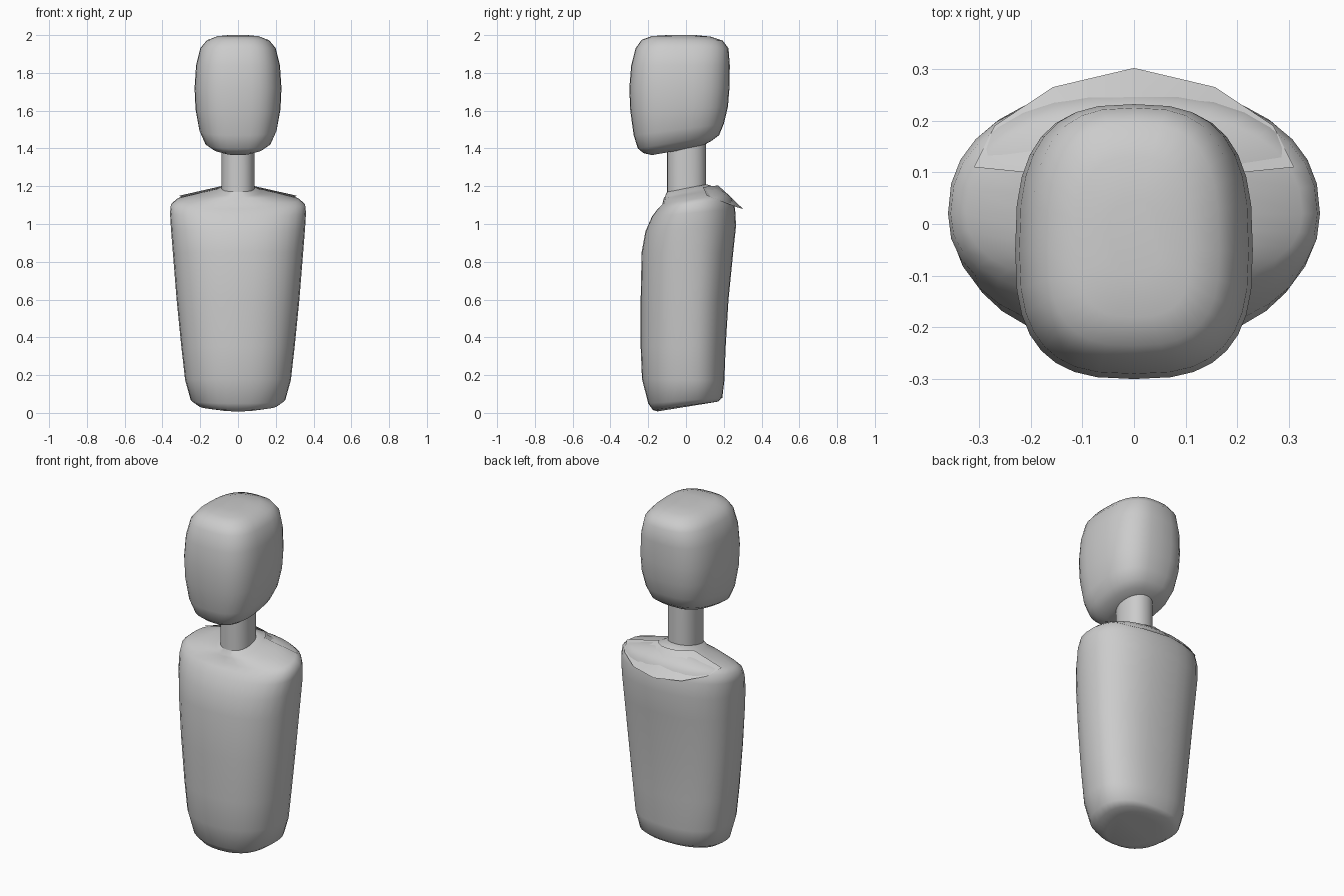
import bpy
import bmesh
import math

SEG = 32
grey = bpy.data.materials.new("light_grey")
grey.diffuse_color = (0.6, 0.6, 0.6, 1)


def finish(name, bm, angle):
    bmesh.ops.recalc_face_normals(bm, faces=bm.faces)
    mesh = bpy.data.meshes.new(name)
    bm.to_mesh(mesh)
    bm.free()
    mesh.materials.append(grey)
    obj = bpy.data.objects.new(name, mesh)
    bpy.context.collection.objects.link(obj)
    bpy.ops.object.select_all(action='DESELECT')
    obj.select_set(True)
    bpy.context.view_layer.objects.active = obj
    bpy.ops.object.shade_smooth_by_angle(angle=math.radians(angle))
    return obj


def power(v, n):
    return math.copysign(abs(v) ** (2 / n), v)


def loft(name, rings, n, yc):
    """Rounded rings: (front z, back z, half width, front y, back y)."""
    bm = bmesh.new()
    loops = []
    for zf, zb, hw, yf, yb in rings:
        mid = min(max(yc, yf + 0.3 * (yb - yf)), yb - 0.3 * (yb - yf))
        loop = []
        for i in range(SEG):
            a = 2 * math.pi * i / SEG
            s = power(math.sin(a), n)
            y = mid + s * ((yb - mid) if s > 0 else (mid - yf))
            z = zf + (zb - zf) * (y - yf) / (yb - yf)
            loop.append(bm.verts.new((hw * power(math.cos(a), n), y, z)))
        loops.append(loop)
    for a, b in zip(loops, loops[1:]):
        for i in range(SEG):
            j = (i + 1) % SEG
            bm.faces.new((a[i], a[j], b[j], b[i]))
    bm.faces.new(loops[0])
    bm.faces.new(loops[-1])
    return finish(name, bm, 50)


# Tapered torso with sloping shoulders
loft("torso", [
    (0.008, 0.05, 0.14, -0.15, 0.11),
    (0.015, 0.06, 0.21, -0.175, 0.17),
    (0.05, 0.08, 0.25, -0.20, 0.192),
    (0.18, 0.17, 0.28, -0.233, 0.203),
    (0.35, 0.35, 0.30, -0.24, 0.21),
    (0.60, 0.60, 0.325, -0.24, 0.225),
    (0.85, 0.85, 0.345, -0.235, 0.25),
    (0.96, 0.99, 0.355, -0.215, 0.265),
    (1.04, 1.08, 0.36, -0.18, 0.26),
    (1.08, 1.135, 0.355, -0.15, 0.245),
    (1.105, 1.16, 0.325, -0.125, 0.22),
    (1.135, 1.185, 0.20, -0.118, 0.18),
    (1.145, 1.20, 0.12, -0.112, 0.14),
    (1.17, 1.21, 0.09, -0.10, 0.11),
], 2.3, 0.02)

# Neck column
loft("neck", [
    (1.14, 1.18, 0.088, -0.10, 0.107),
    (1.46, 1.50, 0.088, -0.10, 0.107),
], 2.2, 0.0)

# Rounded head with the underside rising to the back
loft("head", [
    (1.365, 1.41, 0.08, -0.18, 0.08),
    (1.375, 1.44, 0.135, -0.225, 0.135),
    (1.40, 1.47, 0.175, -0.255, 0.175),
    (1.47, 1.53, 0.205, -0.277, 0.20),
    (1.60, 1.62, 0.225, -0.295, 0.222),
    (1.72, 1.72, 0.23, -0.30, 0.23),
    (1.84, 1.84, 0.222, -0.29, 0.232),
    (1.93, 1.93, 0.20, -0.267, 0.225),
    (1.975, 1.97, 0.165, -0.235, 0.195),
    (1.995, 1.992, 0.11, -0.18, 0.13),
    (2.00, 2.00, 0.05, -0.10, 0.05),
], 2.8, -0.05)

# Thin flared collar lying across the back of the shoulders
inner = [(0.11, 0.09, 1.195), (0.09, 0.13, 1.20), (0.05, 0.16, 1.203), (0, 0.17, 1.205)]
outer = [(0.31, 0.11, 1.15), (0.27, 0.19, 1.12), (0.157, 0.265, 1.09), (0, 0.302, 1.08)]
bm = bmesh.new()


def mirrored(row):
    pts = row + [(-x, y, z) for x, y, z in reversed(row[:-1])]
    return [bm.verts.new(p) for p in pts]


a, b = mirrored(inner), mirrored(outer)
for i in range(len(a) - 1):
    bm.faces.new((a[i], b[i], b[i + 1], a[i + 1]))
for f in bm.faces:
    f.normal_update()
finish("collar", bm, 30)
